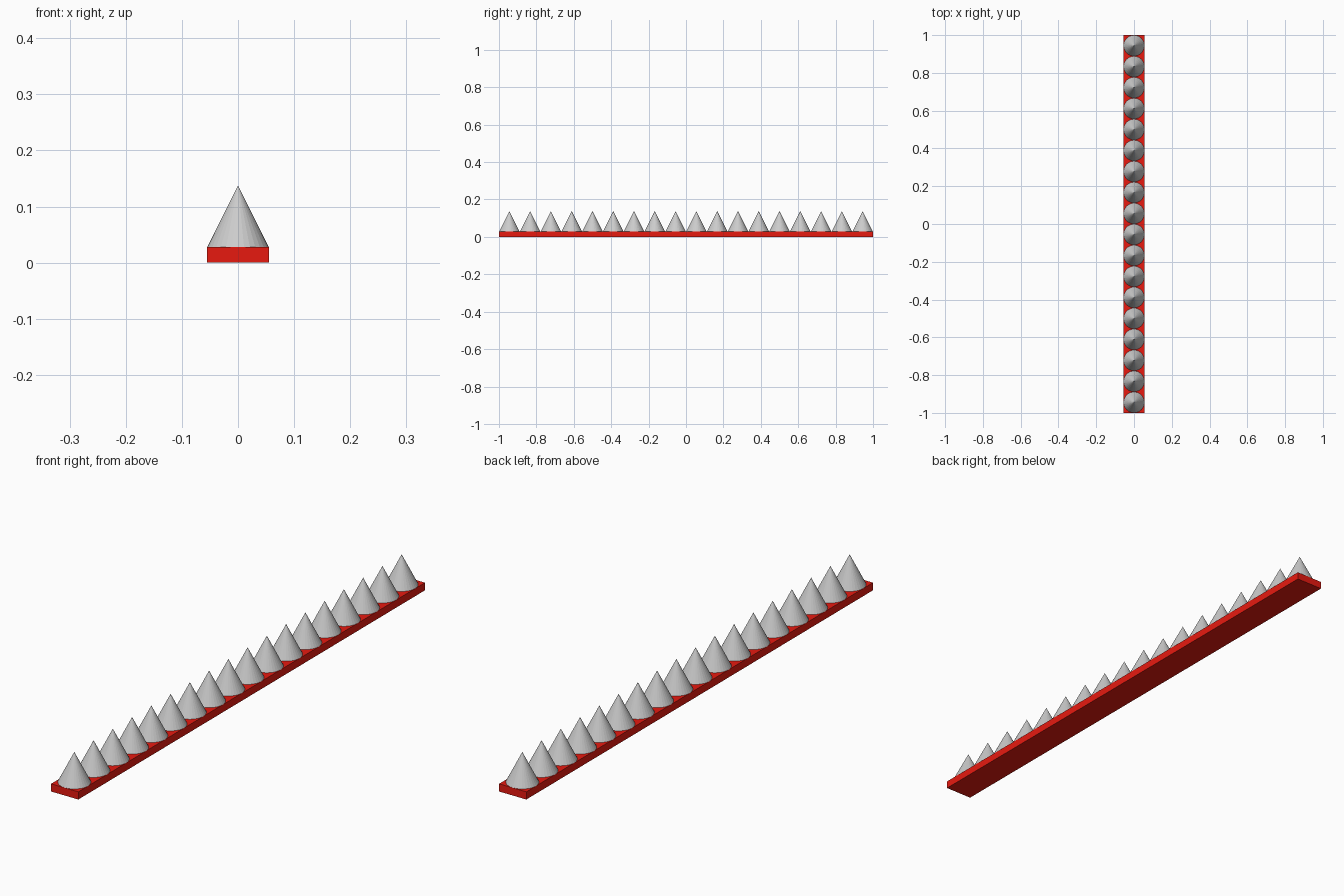
import bpy, bmesh
from mathutils import Matrix

if "Cube" in bpy.data.objects:
    bpy.data.objects.remove(bpy.data.objects["Cube"])

COUNT = 18
LENGTH = 2.0
PITCH = LENGTH / COUNT
WIDTH = 0.11
BASE_H = 0.028
CONE_H = 0.11


def make_object(name, bm):
    mesh = bpy.data.meshes.new(name)
    bm.to_mesh(mesh)
    bm.free()
    obj = bpy.data.objects.new(name, mesh)
    bpy.context.collection.objects.link(obj)
    return obj


# Red base strip
bm = bmesh.new()
bmesh.ops.create_cube(bm, size=1, matrix=Matrix.Translation((0, 0, BASE_H / 2))
                      @ Matrix.Diagonal((WIDTH, LENGTH, BASE_H, 1)))
base = make_object("base_strip", bm)
red = bpy.data.materials.new("red")
red.diffuse_color = (0.8, 0.01, 0.005, 1)
red.use_nodes = True
red.node_tree.nodes["Principled BSDF"].inputs["Base Color"].default_value = red.diffuse_color
base.data.materials.append(red)

# Row of grey spikes along the strip
for i in range(COUNT):
    y = -LENGTH / 2 + PITCH * (i + 0.5)
    bm = bmesh.new()
    bmesh.ops.create_cone(bm, cap_ends=True, segments=32, radius1=WIDTH / 2, radius2=0,
                          depth=CONE_H, matrix=Matrix.Translation((0, y, BASE_H + CONE_H / 2)))
    bmesh.ops.remove_doubles(bm, verts=bm.verts, dist=1e-5)
    make_object(f"spike_{i + 1:02d}", bm)
